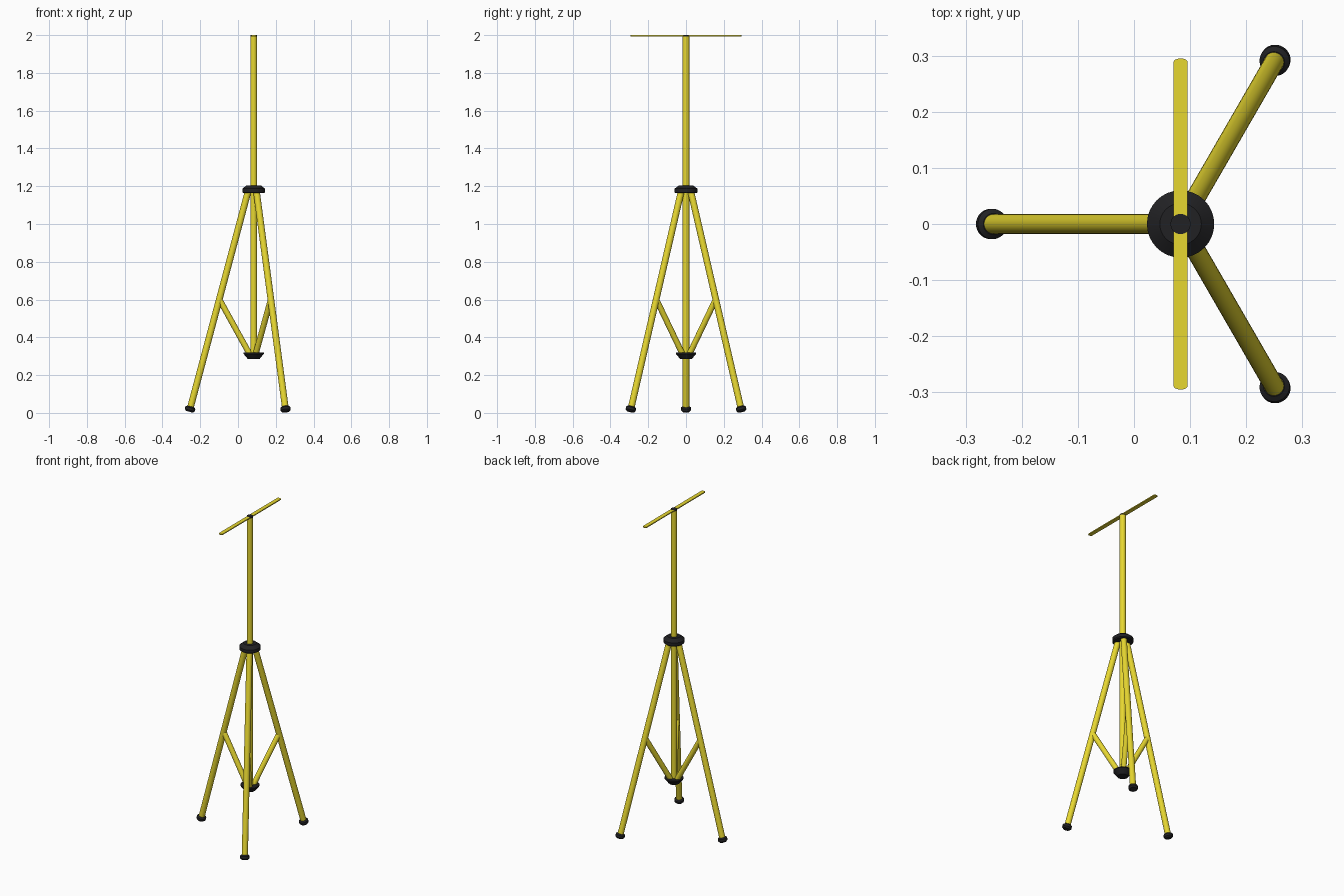
import bpy, bmesh
from math import sin, cos, pi, radians
from mathutils import Vector

if "Cube" in bpy.data.objects:
    bpy.data.objects.remove(bpy.data.objects["Cube"])

CX = 0.083      # pole axis
SIDES = 32


def material(name, rgb):
    m = bpy.data.materials.new(name)
    m.diffuse_color = (*rgb, 1)
    m.use_nodes = True
    m.node_tree.nodes["Principled BSDF"].inputs["Base Color"].default_value = m.diffuse_color
    return m


YELLOW = material("yellow_paint", (0.80, 0.68, 0.03))
BLACK = material("black_plastic", (0.015, 0.015, 0.017))


def finish(name, bm, mat):
    bmesh.ops.recalc_face_normals(bm, faces=bm.faces)
    me = bpy.data.meshes.new(name)
    bm.to_mesh(me)
    bm.free()
    me.materials.append(mat)
    ob = bpy.data.objects.new(name, me)
    bpy.context.collection.objects.link(ob)
    bpy.ops.object.select_all(action='DESELECT')
    ob.select_set(True)
    bpy.context.view_layer.objects.active = ob
    bpy.ops.object.shade_smooth_by_angle(angle=radians(25))
    return ob


def lathe(name, profile, mat, origin=(CX, 0, 0), axis=(0, 0, 1)):
    """Closed solid of revolution: profile of (radius, height) along axis."""
    bm = bmesh.new()
    rings = [[bm.verts.new((r * cos(2 * pi * i / SIDES), r * sin(2 * pi * i / SIDES), h))
              for i in range(SIDES)] for r, h in profile]
    for a, b in zip(rings, rings[1:]):
        for i in range(SIDES):
            j = (i + 1) % SIDES
            bm.faces.new((a[i], a[j], b[j], b[i]))
    bm.faces.new(rings[0][::-1])
    bm.faces.new(rings[-1])
    ob = finish(name, bm, mat)
    ob.location = origin
    ob.rotation_euler = Vector(axis).to_track_quat('Z', 'Y').to_euler()
    return ob


def tube(name, p, q, r):
    d = q - p
    return lathe(name, [(r, 0), (r, d.length)], YELLOW, p, d)


# centre pole, top cap and the two collars
lathe("centre_pole", [(0.018, 0.29), (0.018, 1.992)], YELLOW)
lathe("pole_cap", [(0.018, 1.991), (0.018, 2.0)], BLACK)
lathe("upper_collar", [(0.054, 1.163), (0.06, 1.168), (0.06, 1.187),
                       (0.037, 1.205)], BLACK)
lathe("lower_collar", [(0.03, 0.284), (0.054, 0.313), (0.054, 0.319)], BLACK)

# flat crossbar with slightly bowed ends
bm = bmesh.new()
arc = [(0.0125 * cos(t * pi / 8), 0.289 + 0.006 * sin(t * pi / 8)) for t in range(9)]
outline = arc + [(-x, -y) for x, y in arc]
face = bm.faces.new([bm.verts.new((CX + x, y, 1.9935)) for x, y in outline])
top = bmesh.ops.extrude_face_region(bm, geom=[face])["geom"]
bmesh.ops.translate(bm, vec=(0, 0, 0.006),
                    verts=[v for v in top if isinstance(v, bmesh.types.BMVert)])
finish("crossbar", bm, YELLOW)

# three legs, each with brace and rubber foot
for k, deg in enumerate((180, 60, -60), 1):
    a = radians(deg)

    def at(r, z):
        return Vector((CX + r * cos(a), r * sin(a), z))

    hip, toe = at(0.029, 1.175), at(0.337, 0.02)
    tube(f"leg_{k}", toe, hip, 0.0175)
    tube(f"brace_{k}", at(0.018, 0.305), at(0.181, 0.60), 0.0155)
    lathe(f"foot_{k}", [(0.019, -0.0145), (0.027, -0.006), (0.027, 0.008),
                        (0.019, 0.0145)], BLACK, toe, hip - toe)
